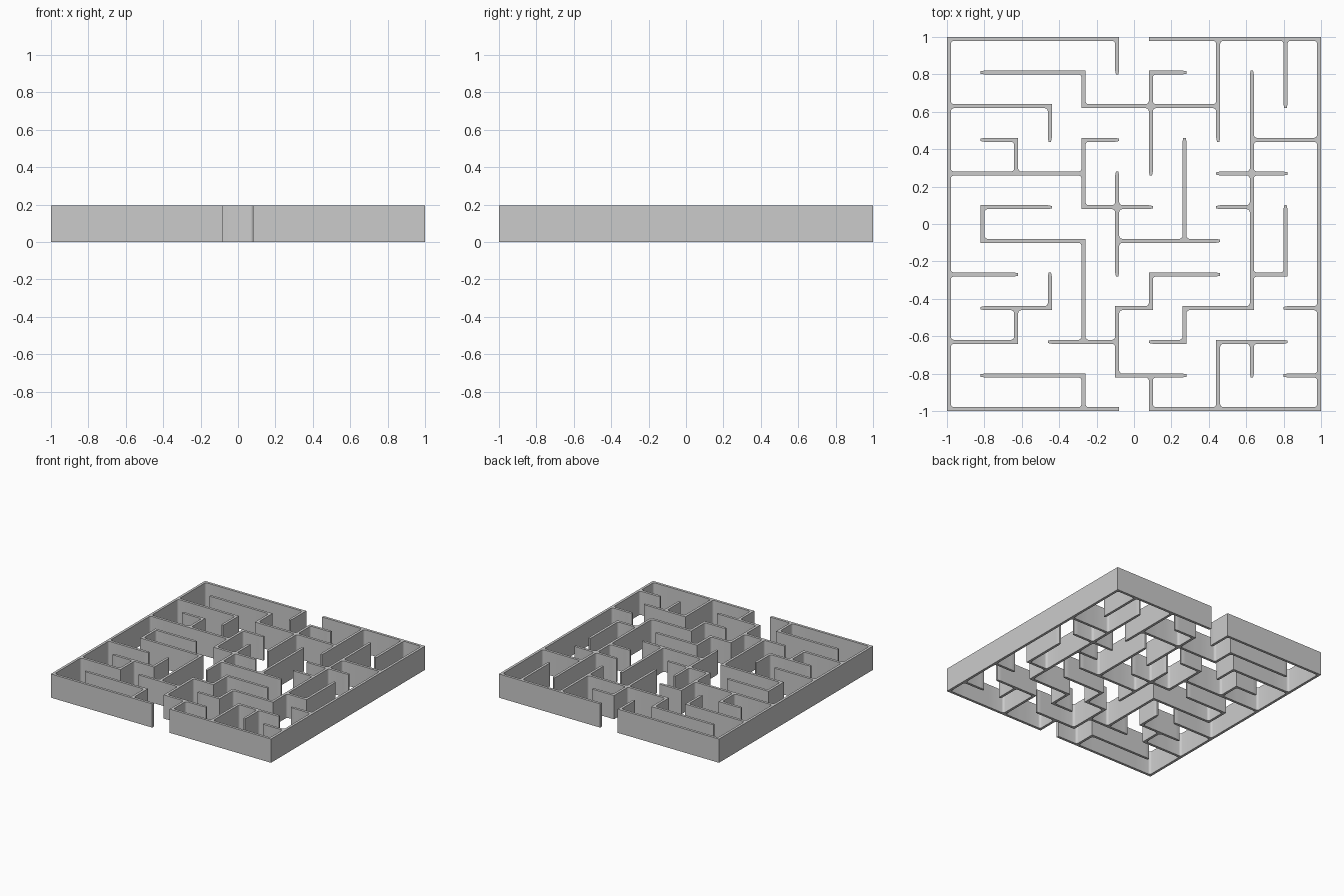
import bpy, bmesh, math

if "Cube" in bpy.data.objects:
    bpy.data.objects.remove(bpy.data.objects["Cube"])

STEP, HALF, FIL, H, TIP = 0.18, 0.0105, 0.018, 0.195, 0.004

# Walls on a 12 x 12 lattice of lines: line index -> spans "start-end"
ROWS = {11: "0-5 6-11", 10: "1-4 6-7", 9: "0-3 4-8", 8: "1-2 4-5 9-11",
        7: "0-4 8-10", 6: "1-3 4-6 8-9", 5: "1-4 5-8", 4: "0-2 6-8 9-10",
        3: "1-3 5-6 7-9 10-11", 2: "0-2 3-5 6-7 8-10", 1: "1-4 5-7 10-11",
        0: "0-5 6-11"}
COLS = {0: "0-11", 1: "5-6", 2: "2-3 7-8", 3: "3-4 8-9", 4: "0-1 2-5 6-8 9-10",
        5: "1-3 4-7 10-11", 6: "0-1 3-4 7-10", 7: "2-3 5-8", 8: "0-2 8-11",
        9: "1-2 3-10", 10: "4-6 9-11", 11: "0-11"}

# Grid coordinates: each line has fillet / wall / fillet strips
grid = []
for i in range(12):
    c = (i - 5.5) * STEP
    grid += [c - HALF - FIL, c - HALF, c + HALF, c + HALF + FIL]


def spans(table):
    for line, text in table.items():
        for s in text.split():
            a, b = map(int, s.split("-"))
            for k in range(4 * a + 1, 4 * b + 2):
                yield k, 4 * line + 1


cells = set(spans(ROWS)) | {(y, x) for x, y in spans(COLS)}

# Plan polygons, points keyed by grid indices so neighbours share vertices
points, polys = {}, []


def corner(i, j):
    points.setdefault((i, j), [grid[i], grid[j]])
    return (i, j)


for i, j in sorted(cells):
    polys.append([corner(i, j), corner(i + 1, j), corner(i + 1, j + 1), corner(i, j + 1)])

DIRS = [(1, 0), (-1, 0), (0, 1), (0, -1)]
for a in range(12):
    for b in range(12):
        n = (4 * a + 1, 4 * b + 1)
        if n not in cells:
            continue
        # rounded inner corners where two walls meet
        for sx in (-1, 1):
            for sy in (-1, 1):
                if (n[0] + sx, n[1]) in cells and (n[0], n[1] + sy) in cells:
                    pi, pj = n[0] + (sx > 0), n[1] + (sy > 0)
                    p = corner(pi, pj)
                    fan = [corner(pi + sx, pj)]
                    for k in (1, 2, 3):
                        t = math.radians(22.5 * k)
                        key = (pi, pj, sx, sy, k)
                        points[key] = [grid[pi] + sx * FIL * (1 - math.sin(t)),
                                       grid[pj] + sy * FIL * (1 - math.cos(t))]
                        fan.append(key)
                    fan.append(corner(pi, pj + sy))
                    for u, v in zip(fan, fan[1:]):
                        polys.append([p, u, v] if sx * sy > 0 else [p, v, u])
        # slimmer tips on free wall ends
        links = [d for d in DIRS if (n[0] + d[0], n[1] + d[1]) in cells]
        if len(links) == 1 and 0 < a < 11 and 0 < b < 11:
            dx, dy = links[0]
            for s in (0, 1):
                if dx:
                    points[(n[0] + (dx < 0), n[1] + s)][1] += TIP * (1 - 2 * s)
                else:
                    points[(n[0] + s, n[1] + (dy < 0))][0] += TIP * (1 - 2 * s)

# Raise the plan into walls: top, bottom and sides along the outline
bm = bmesh.new()
low = {k: bm.verts.new((x, y, 0)) for k, (x, y) in points.items()}
high = {k: bm.verts.new((x, y, H)) for k, (x, y) in points.items()}
edges = {(p[k - 1], p[k]) for p in polys for k in range(len(p))}
for p in polys:
    bm.faces.new([high[k] for k in p])
    bm.faces.new([low[k] for k in reversed(p)])
for u, v in edges:
    if (v, u) not in edges:
        bm.faces.new([low[u], low[v], high[v], high[u]])

mesh = bpy.data.meshes.new("maze_walls")
bm.to_mesh(mesh)
bm.free()
walls = bpy.data.objects.new("maze_walls", mesh)
bpy.context.collection.objects.link(walls)
bpy.context.view_layer.objects.active = walls
walls.select_set(True)
bpy.ops.object.shade_smooth_by_angle(angle=math.radians(30))
